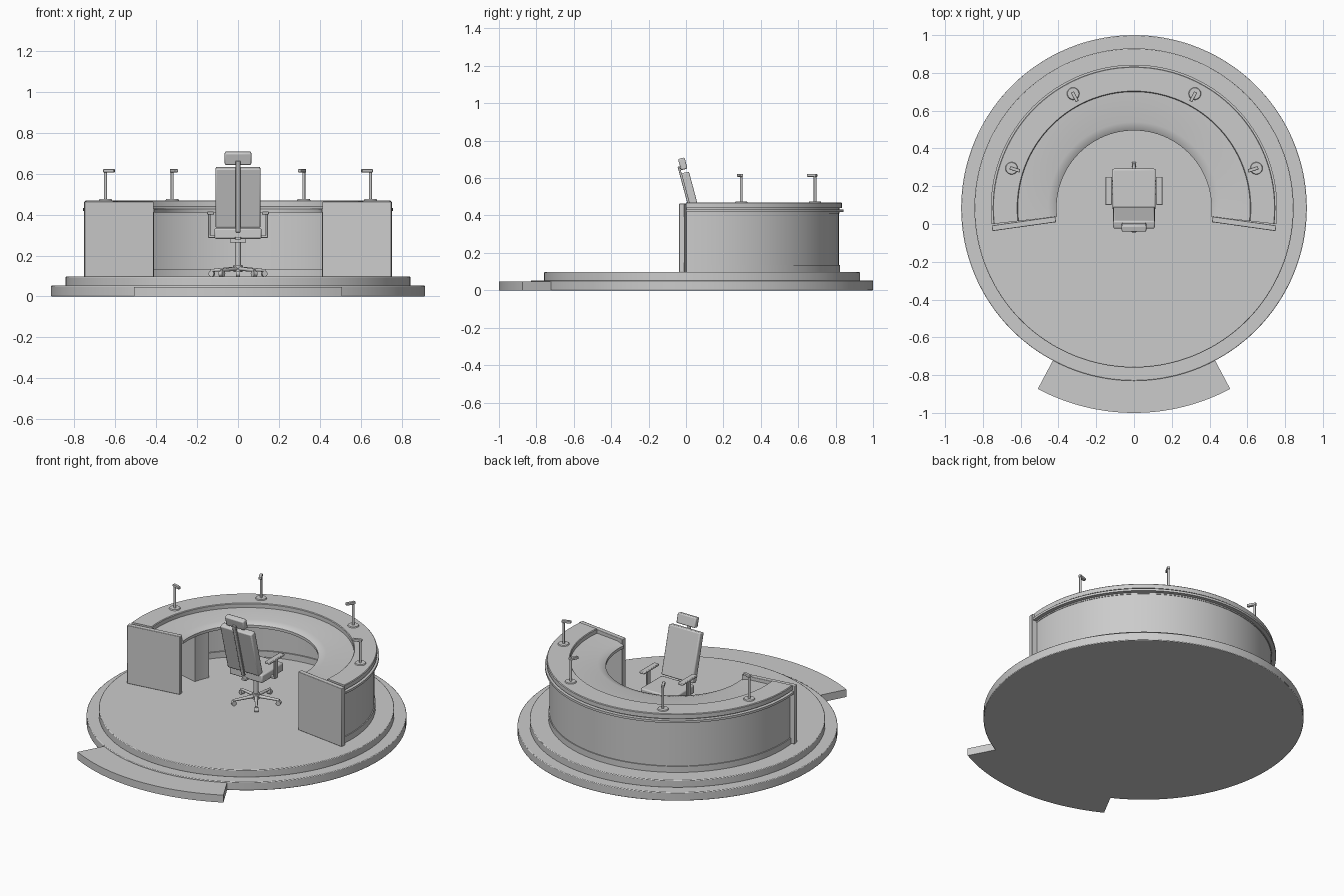
import bpy, bmesh, math
from mathutils import Vector, Matrix

if "Cube" in bpy.data.objects:
    bpy.data.objects.remove(bpy.data.objects["Cube"])

CY = 0.085  # shared centre of all the round parts


def finish(name, bm, bevel=0.0, smooth=True):
    bmesh.ops.recalc_face_normals(bm, faces=bm.faces)
    me = bpy.data.meshes.new(name)
    bm.to_mesh(me)
    bm.free()
    ob = bpy.data.objects.new(name, me)
    bpy.context.collection.objects.link(ob)
    if bevel:
        m = ob.modifiers.new("bevel", 'BEVEL')
        m.width, m.segments, m.limit_method = bevel, 2, 'ANGLE'
    if smooth:
        bpy.ops.object.select_all(action='DESELECT')
        ob.select_set(True)
        bpy.context.view_layer.objects.active = ob
        bpy.ops.object.shade_smooth_by_angle(angle=math.radians(35))
    return ob


def sweep(name, profile, a0, a1, steps=96):
    """Sweep a closed (radius, z) profile around the centre between two angles."""
    bm = bmesh.new()
    rows = []
    for i in range(steps + 1):
        a = math.radians(a0 + (a1 - a0) * i / steps)
        rows.append([bm.verts.new((r * math.cos(a), CY + r * math.sin(a), z)) for r, z in profile])
    n = len(profile)
    for p, q in zip(rows, rows[1:]):
        for j in range(n):
            k = (j + 1) % n
            bm.faces.new((p[j], p[k], q[k], q[j]))
    bm.faces.new(rows[0])
    bm.faces.new(rows[-1])
    return finish(name, bm)


def rect(r0, r1, z0, z1):
    return [(r0, z0), (r1, z0), (r1, z1), (r0, z1)]


def box(name, loc, size, rot=(0, 0, 0), bevel=0.003):
    bm = bmesh.new()
    bmesh.ops.create_cube(bm, size=1, matrix=Matrix.Diagonal((*size, 1)))
    ob = finish(name, bm, bevel)
    ob.location = loc
    ob.rotation_euler = rot
    return ob


def rod(name, a, b, r, r2=None, sides=20, bevel=0.0):
    a, b = Vector(a), Vector(b)
    d = b - a
    bm = bmesh.new()
    m = Matrix.Translation((a + b) / 2) @ d.to_track_quat('Z', 'Y').to_matrix().to_4x4()
    bmesh.ops.create_cone(bm, cap_ends=True, segments=sides, radius1=r,
                          radius2=r if r2 is None else r2, depth=d.length, matrix=m)
    return finish(name, bm, bevel)


# round platform with two levels and an entry step
rod("lower_platform", (0, CY, 0), (0, CY, 0.053), 0.915, sides=128, bevel=0.004)
rod("upper_platform", (0, CY, 0.05), (0, CY, 0.097), 0.845, sides=128, bevel=0.004)
sweep("entry_step", rect(0.88, 1.085, 0, 0.047), 242, 298, 32)

# curved desk: wall, plinth, trim and two worktop levels
A0, A1 = -6.5, 186.5
sweep("desk_wall", rect(0.70, 0.732, 0.097, 0.42), A0, A1)
sweep("desk_plinth", rect(0.692, 0.738, 0.097, 0.135), A0, A1)
sweep("lower_worktop", [(0.41, 0.41), (0.735, 0.41), (0.735, 0.442), (0.455, 0.442), (0.413, 0.43), (0.41, 0.427)], A0, A1)
sweep("edge_trim", rect(0.72, 0.758, 0.418, 0.432), A0, A1)
sweep("upper_counter", [(0.615, 0.44), (0.748, 0.44), (0.748, 0.466), (0.744, 0.47), (0.619, 0.47), (0.615, 0.466)], A0, A1)

for s, side in ((-1, "left"), (1, "right")):
    # end panels and support cabinets under the desk
    box(f"{side}_end_panel", (s * 0.583, 0.001, 0.28), (0.34, 0.03, 0.367), (0, 0, -s * math.radians(8)))
    a = (15, 27) if s > 0 else (153, 165)
    sweep(f"{side}_desk_support", rect(0.46, 0.71, 0.097, 0.415), *a, 6)
    # desk lamps, heads pointing at the centre
    for i, (x, y) in enumerate(((0.648, 0.295), (0.322, 0.69))):
        x *= s
        d = Vector((-x, CY - y, 0)).normalized()
        base = Vector((x, y, 0.468))
        top = base + Vector((0, 0, 0.15))
        rod(f"{side}_lamp_base_{i}", base, base + Vector((0, 0, 0.008)), 0.034, 0.03)
        rod(f"{side}_lamp_post_{i}", base, top, 0.007)
        box(f"{side}_lamp_head_{i}", top + d * 0.018 - Vector((0, 0, 0.003)), (0.056, 0.018, 0.016),
            (0, 0, math.atan2(d.y, d.x)))

# chair: five spoke foot with castors
H = Vector((0, 0.18, 0))
for i in range(5):
    a = math.radians(90 + 72 * i)
    d = Vector((math.cos(a), math.sin(a), 0))
    rod(f"chair_spoke_{i}", H + Vector((0, 0, 0.137)), H + d * 0.14 + Vector((0, 0, 0.127)), 0.011, 0.007, 12)
    t = Vector((-d.y, d.x, 0)) * 0.011
    c = H + d * 0.135 + Vector((0, 0, 0.111))
    rod(f"chair_castor_{i}", c - t, c + t, 0.014, sides=16)
rod("chair_hub", H + Vector((0, 0, 0.12)), H + Vector((0, 0, 0.155)), 0.022)
rod("chair_column", H + Vector((0, 0, 0.15)), H + Vector((0, 0, 0.27)), 0.014)
box("chair_mechanism", (0, 0.175, 0.273), (0.08, 0.12, 0.02))

# seat, leaning back, headrest and spine
LEAN = math.radians(15)
box("seat", (0, 0.185, 0.308), (0.23, 0.215, 0.052), bevel=0.008)
up = Vector((0, -math.sin(LEAN), math.cos(LEAN)))
back = Vector((0, 0.034, 0.485))
box("backrest", back, (0.22, 0.042, 0.30), (LEAN, 0, 0), 0.007)
box("headrest", back + up * 0.198, (0.13, 0.036, 0.062), (LEAN, 0, 0), 0.007)
behind = Vector((0, -math.cos(LEAN), -math.sin(LEAN))) * 0.025
box("back_spine", back + behind + up * 0.01, (0.024, 0.012, 0.36), (LEAN, 0, 0))
box("spine_foot", (0, 0.11, 0.285), (0.03, 0.11, 0.014))

# armrests
for s, side in ((-1, "left"), (1, "right")):
    box(f"{side}_arm_pad", (s * 0.134, 0.175, 0.408), (0.034, 0.15, 0.014), bevel=0.004)
    box(f"{side}_arm_post", (s * 0.141, 0.175, 0.346), (0.012, 0.035, 0.115))
    box(f"{side}_arm_bracket", (s * 0.123, 0.175, 0.293), (0.048, 0.035, 0.012))
